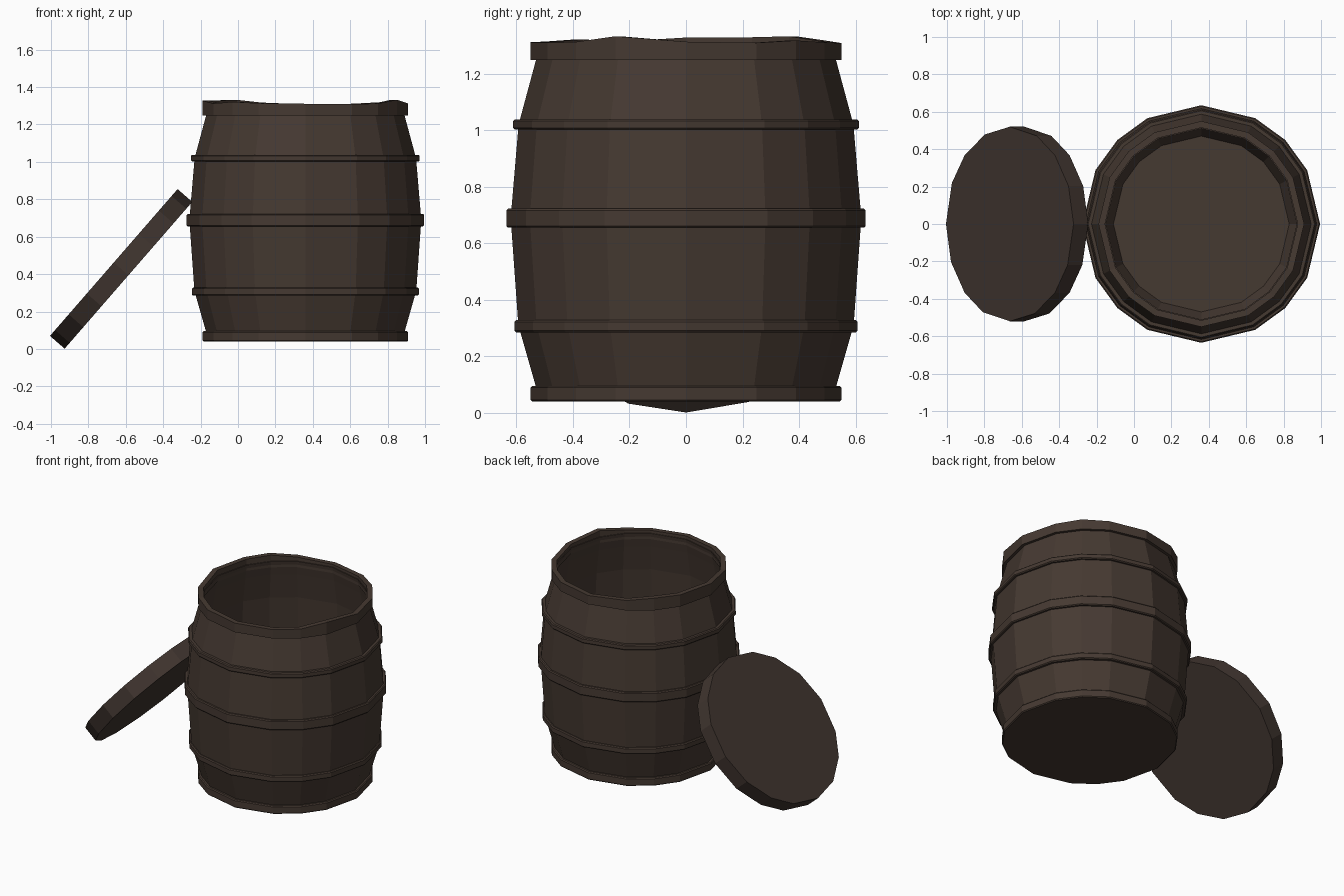
import bpy, bmesh, math, random
from mathutils import Matrix, Vector

if "Cube" in bpy.data.objects:
    bpy.data.objects.remove(bpy.data.objects["Cube"])

random.seed(4)
CX = 0.36  # barrel axis


def material(name, col):
    m = bpy.data.materials.new(name)
    m.diffuse_color = (*col, 1)
    m.use_nodes = True
    m.node_tree.nodes["Principled BSDF"].inputs["Base Color"].default_value = m.diffuse_color
    return m


wood = material("dark brown wood", (0.060, 0.041, 0.031))
lid_wood = material("reddish brown wood", (0.052, 0.036, 0.029))


def angles(quarter):
    return [math.radians(q * 90 + a) for q in range(4) for a in quarter]


STAVES = angles((0, 27, 45, 63))
LID = angles((0, 23, 45, 65))


def lathe(name, profile, angs, mat, closed=False, caps=False, wave=None):
    """Turn an (r, z) profile; closed joins its ends, caps fills both end rings."""
    bm = bmesh.new()
    n = len(angs)
    offs = [wave() if wave else 0 for _ in angs]
    rings = []
    for r, z in profile:
        rings.append([bm.verts.new((r * math.cos(a), r * math.sin(a),
                                    z + (offs[i] if z > 1.3 else 0)))
                      for i, a in enumerate(angs)])
    count = len(rings) if closed else len(rings) - 1
    for k in range(count):
        a, b = rings[k], rings[(k + 1) % len(rings)]
        for i in range(n):
            j = (i + 1) % n
            bm.faces.new((a[i], a[j], b[j], b[i]))
    if caps:
        bm.faces.new(rings[0][::-1])
        bm.faces.new(rings[-1])
    bmesh.ops.recalc_face_normals(bm, faces=bm.faces)
    me = bpy.data.meshes.new(name)
    bm.to_mesh(me)
    bm.free()
    me.materials.append(mat)
    ob = bpy.data.objects.new(name, me)
    bpy.context.collection.objects.link(ob)
    return ob


# hollow barrel: outer wall up, inner wall down to the floor
outer = [(0.53, 0.045), (0.53, 0.09), (0.593, 0.31), (0.62, 0.69), (0.592, 1.02), (0.53, 1.25), (0.53, 1.29)]
inner = [(0.51, 1.29), (0.53, 1.19), (0.56, 1.02), (0.585, 0.69), (0.56, 0.31), (0.47, 0.10)]
barrel = lathe("barrel_body", outer + inner, STAVES, wood, caps=True)
barrel.location.x = CX


def hoop(name, r, z0, z1, inner_r, wave=None):
    c = 0.006
    prof = [(inner_r, z0), (r - c, z0), (r, z0 + c), (r, z1 - c), (r - c, z1), (inner_r, z1)]
    if wave:  # keep the whole upper edge moving together
        prof = [(inner_r, z0), (r, z0), (r, z1), (inner_r, z1)]
    ob = lathe(name, prof, STAVES, wood, closed=True, wave=wave)
    ob.location.x = CX


# raised bands
hoop("lower_hoop", 0.607, 0.285, 0.328, 0.57)
hoop("middle_hoop", 0.635, 0.655, 0.722, 0.60)
hoop("upper_hoop", 0.611, 1.002, 1.038, 0.57)
hoop("bottom_rim", 0.55, 0.04, 0.095, 0.50)
hoop("top_rim", 0.55, 1.248, 1.318, 0.515, wave=lambda: random.uniform(-0.012, 0.016))

# underside disc flush with the bottom rim
base = lathe("barrel_base", [(0.52, 0.04), (0.52, 0.07)], STAVES, wood, caps=True)
base.location.x = CX

# lid leaning on the barrel
lid = lathe("leaning_lid", [(0.52, -0.052), (0.52, 0.052)], LID, lid_wood, caps=True)
lid.data.transform(Matrix.Translation(Vector((-0.625, 0, 0.428))) @ Matrix.Rotation(math.radians(-49), 4, 'Y'))
